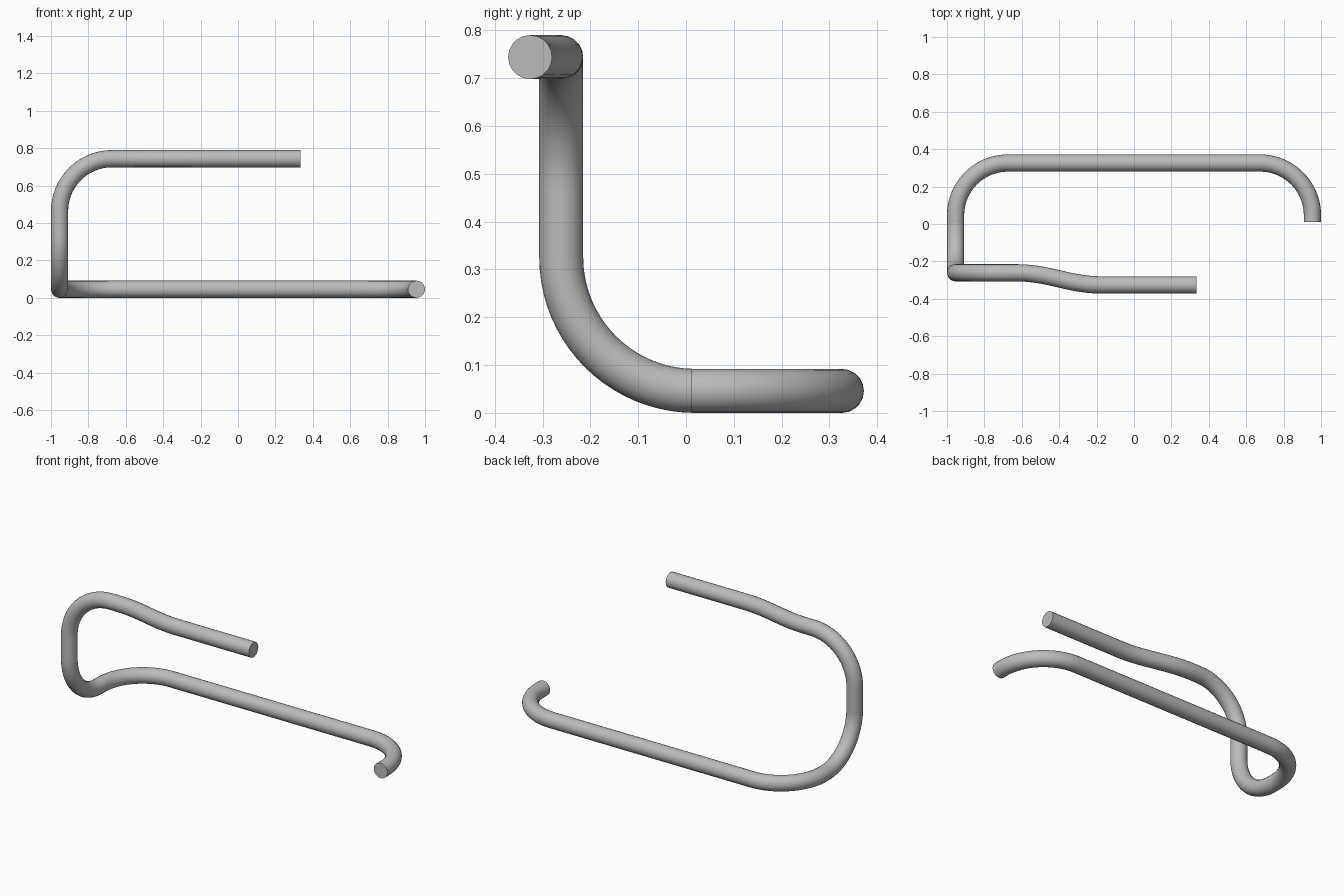
import bpy
from mathutils import Vector

cube = bpy.data.objects.get("Cube")
if cube:
    bpy.data.objects.remove(cube, do_unlink=True)

TUBE = 0.046   # tube radius
BEND = 0.28    # centreline bend radius
KAPPA = 0.5523

# Plain grey metal
grey = bpy.data.materials.new("grey metal")
grey.use_nodes = True
colour = (0.5, 0.5, 0.5, 1)
grey.diffuse_color = colour
grey.node_tree.nodes["Principled BSDF"].inputs["Base Color"].default_value = colour

knots = []     # (position, handle in, handle out)


def knot(pos, direction, h_in=0.0, h_out=0.0):
    d = Vector(direction).normalized()
    p = Vector(pos)
    knots.append((p, p - d * h_in, p + d * h_out))


def bend(before, corner, after):
    """Quarter-circle bend replacing a square corner."""
    a, c, b = Vector(before), Vector(corner), Vector(after)
    d_in, d_out = (c - a).normalized(), (b - c).normalized()
    h = BEND * KAPPA
    knot(c - d_in * BEND, d_in, 0.005, h)
    knot(c + d_out * BEND, d_out, h, 0.005)


# Centreline: hooked end, long base rail, upright, top arm
SIDE, BACK, FRONT, TOP = 0.954, 0.326, -0.261, 0.744
corners = [
    (SIDE, 0.01, TUBE),
    (SIDE, BACK, TUBE),
    (-SIDE, BACK, TUBE),
    (-SIDE, FRONT, TUBE),
    (-SIDE, FRONT, TOP),
    (0, FRONT, TOP),
]
knot(corners[0], (0, 1, 0))
for trio in zip(corners, corners[1:], corners[2:]):
    bend(*trio)

# Gentle forward jog of the top arm, then its straight free end
ARM = -0.326
knot((-0.63, FRONT, TOP), (1, 0, 0), 0.01, 0.18)
knot((-0.17, ARM, TOP), (1, 0, 0), 0.18, 0.01)
knot((0.333, ARM, TOP), (1, 0, 0))

# Sweep the tube along the centreline
curve = bpy.data.curves.new("bent_tube", "CURVE")
curve.dimensions = "3D"
curve.resolution_u = 20
curve.bevel_depth = TUBE
curve.bevel_resolution = 8
curve.use_fill_caps = True
spline = curve.splines.new("BEZIER")
spline.bezier_points.add(len(knots) - 1)
for point, (pos, left, right) in zip(spline.bezier_points, knots):
    point.handle_left_type = point.handle_right_type = "FREE"
    point.co, point.handle_left, point.handle_right = pos, left, right
curve.materials.append(grey)

tube = bpy.data.objects.new("bent_tube", curve)
bpy.context.collection.objects.link(tube)
bpy.ops.object.select_all(action="DESELECT")
tube.select_set(True)
bpy.context.view_layer.objects.active = tube
bpy.ops.object.convert(target="MESH")
bpy.ops.object.shade_smooth_by_angle()
